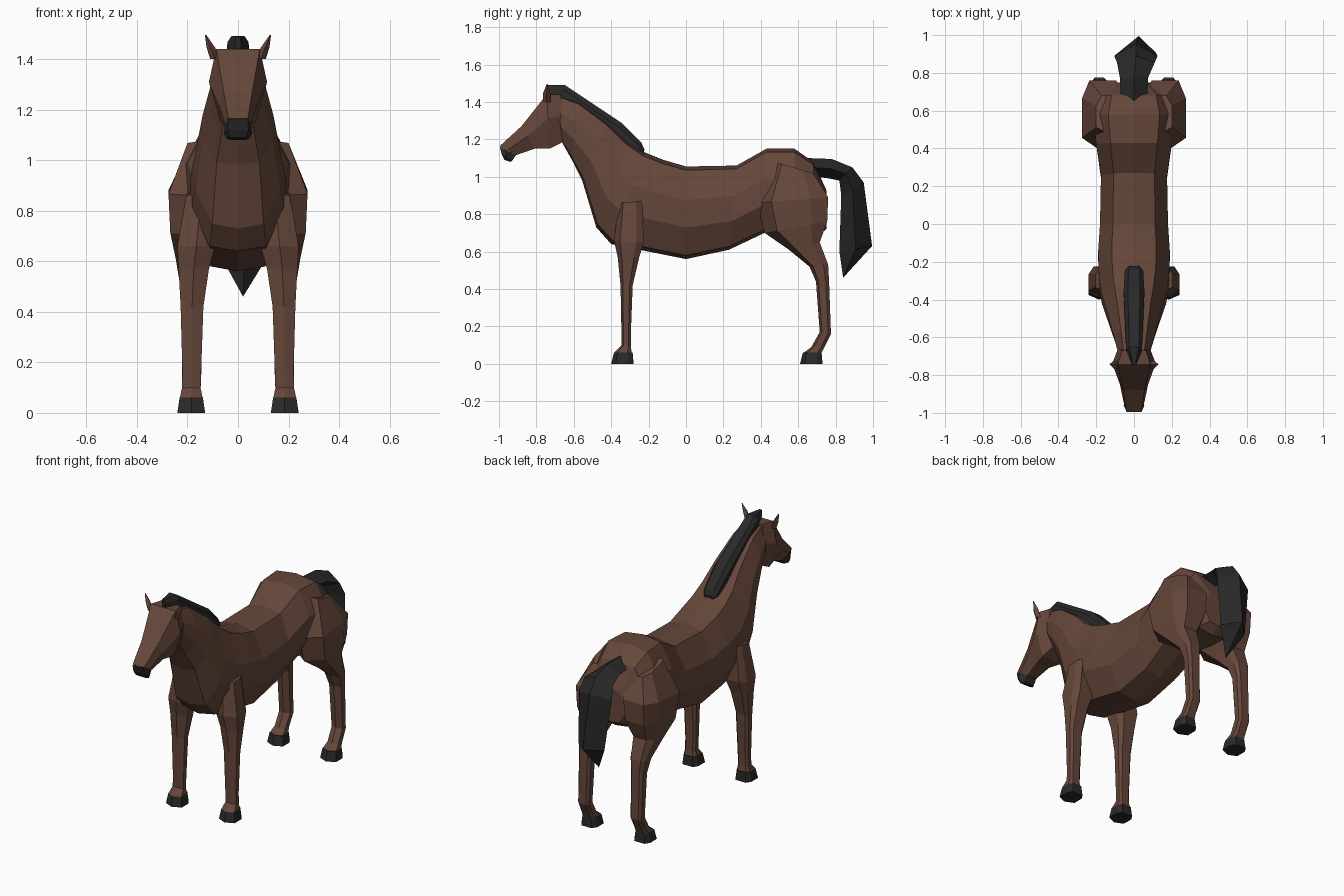
import bpy, bmesh


def material(name, rgb):
    m = bpy.data.materials.new(name)
    m.diffuse_color = (*rgb, 1)
    return m


COAT = material("brown_coat", (0.13, 0.062, 0.042))
DARK = material("dark_hair", (0.022, 0.022, 0.022))


def loft(name, rings, section, mat, xc=0.0):
    """Skin rings (y1, z1, y2, z2, half_width[, x]); section = (x fraction, t from 1 to 2)."""
    loop = list(section) + [(-x, t) for x, t in reversed(section) if x > 0]
    bm = bmesh.new()
    rows = []
    for r in rings:
        y1, z1, y2, z2, w = r[:5]
        cx = r[5] if len(r) > 5 else xc
        rows.append([bm.verts.new((cx + w * x, y1 + (y2 - y1) * t, z1 + (z2 - z1) * t))
                     for x, t in loop])
    n = len(loop)
    for a, b in zip(rows, rows[1:]):
        for i in range(n):
            j = (i + 1) % n
            bm.faces.new((a[i], a[j], b[j], b[i]))
    bm.faces.new(rows[0])
    bm.faces.new(rows[-1])
    bmesh.ops.remove_doubles(bm, verts=bm.verts, dist=0.0005)
    bmesh.ops.recalc_face_normals(bm, faces=bm.faces)
    me = bpy.data.meshes.new(name)
    bm.to_mesh(me)
    bm.free()
    me.materials.append(mat)
    ob = bpy.data.objects.new(name, me)
    bpy.context.collection.objects.link(ob)
    return ob


BARREL = [(0, 0), (.62, .04), (1, .36), (1, .66), (.6, .96), (0, 1)]
SKULL = [(.75, 0), (1, .45), (.6, 1)]
LIMB = [(0, 0), (1, .2), (1, .75), (.65, 1)]
DIAMOND = [(0, 0), (1, .5), (0, 1)]
SLAB = [(.6, 0), (1, .35), (1, 1)]

# Neck and barrel, from throat to rump
loft("body", [
    (-.69, 1.44, -.66, 1.18, .085),
    (-.57, 1.40, -.61, 1.09, .11),
    (-.42, 1.29, -.555, .98, .14),
    (-.31, 1.19, -.48, .73, .17),
    (-.22, 1.13, -.40, .64, .185),
    (-.12, 1.09, -.20, .60, .19),
    (0, 1.055, 0, .56, .18),
    (.27, 1.06, .23, .61, .175),
    (.43, 1.15, .42, .70, .20),
    (.58, 1.15, .58, .68, .22),
    (.68, 1.08, .70, .68, .19),
    (.75, .93, .75, .72, .10),
], BARREL, COAT)

# Head and dark muzzle
loft("head", [
    (-.67, 1.44, -.65, 1.19, .085),
    (-.745, 1.44, -.73, 1.15, .115),
    (-.88, 1.27, -.81, 1.15, .075),
    (-.995, 1.165, -.91, 1.115, .052),
], SKULL, COAT)
loft("muzzle", [
    (-.996, 1.163, -.91, 1.115, .053),
    (-.985, 1.12, -.93, 1.085, .055),
    (-.97, 1.09, -.94, 1.08, .045),
], SKULL, DARK)

# Mane along the neck crest
loft("mane", [
    (-.745, 1.49, -.735, 1.43, .012),
    (-.65, 1.492, -.67, 1.42, .042),
    (-.34, 1.285, -.38, 1.22, .055),
    (-.24, 1.185, -.26, 1.12, .048),
    (-.222, 1.145, -.23, 1.11, .03),
], SLAB, DARK)

# Tail, arched then hanging to a point
loft("tail", [
    (.65, 1.10, .70, 1.0, .07),
    (.78, 1.095, .77, .99, .075),
    (.89, 1.05, .82, .98, .10, .01),
    (.95, .97, .83, .90, .115, .01),
    (.995, .63, .82, .60, .09, .025),
    (.84, .46, .84, .46, 0, .02),
], DIAMOND, DARK)

for side, s in (("right", 1), ("left", -1)):
    # Ears
    loft(f"{side}_ear", [
        (-.765, 1.40, -.725, 1.40, .02, .09 * s),
        (-.765, 1.445, -.725, 1.445, .017, .107 * s),
        (-.745, 1.495, -.74, 1.495, .003, .128 * s),
    ], DIAMOND, COAT)
    # Front leg
    loft(f"{side}_front_leg", [
        (-.36, .86, -.235, .87, .06, .145 * s),
        (-.385, .66, -.225, .65, .075, .165 * s),
        (-.365, .57, -.25, .57, .06, .175 * s),
        (-.35, .42, -.285, .42, .045, .182 * s),
        (-.345, .16, -.295, .16, .037, .183 * s),
        (-.345, .10, -.295, .09, .037, .185 * s),
        (-.385, .06, -.29, .06, .045, .185 * s),
    ], LIMB, COAT)
    # Hind leg with haunch
    loft(f"{side}_hind_leg", [
        (.47, 1.08, .68, 1.02, .08, .12 * s),
        (.38, .86, .76, .89, .11, .165 * s),
        (.42, .70, .755, .76, .10, .168 * s),
        (.55, .61, .715, .65, .07, .178 * s),
        (.66, .52, .76, .53, .052, .18 * s),
        (.695, .44, .765, .44, .042, .182 * s),
        (.715, .17, .775, .16, .038, .183 * s),
        (.67, .09, .74, .09, .037, .185 * s),
        (.63, .06, .725, .06, .045, .185 * s),
    ], LIMB, COAT)
    # Hooves
    for end, y in (("front", -.40), ("hind", .61)):
        loft(f"{side}_{end}_hoof", [
            (y + .015, .06, y + .115, .06, .046),
            (y, 0, y + .12, 0, .055),
        ], LIMB, DARK, .185 * s)
